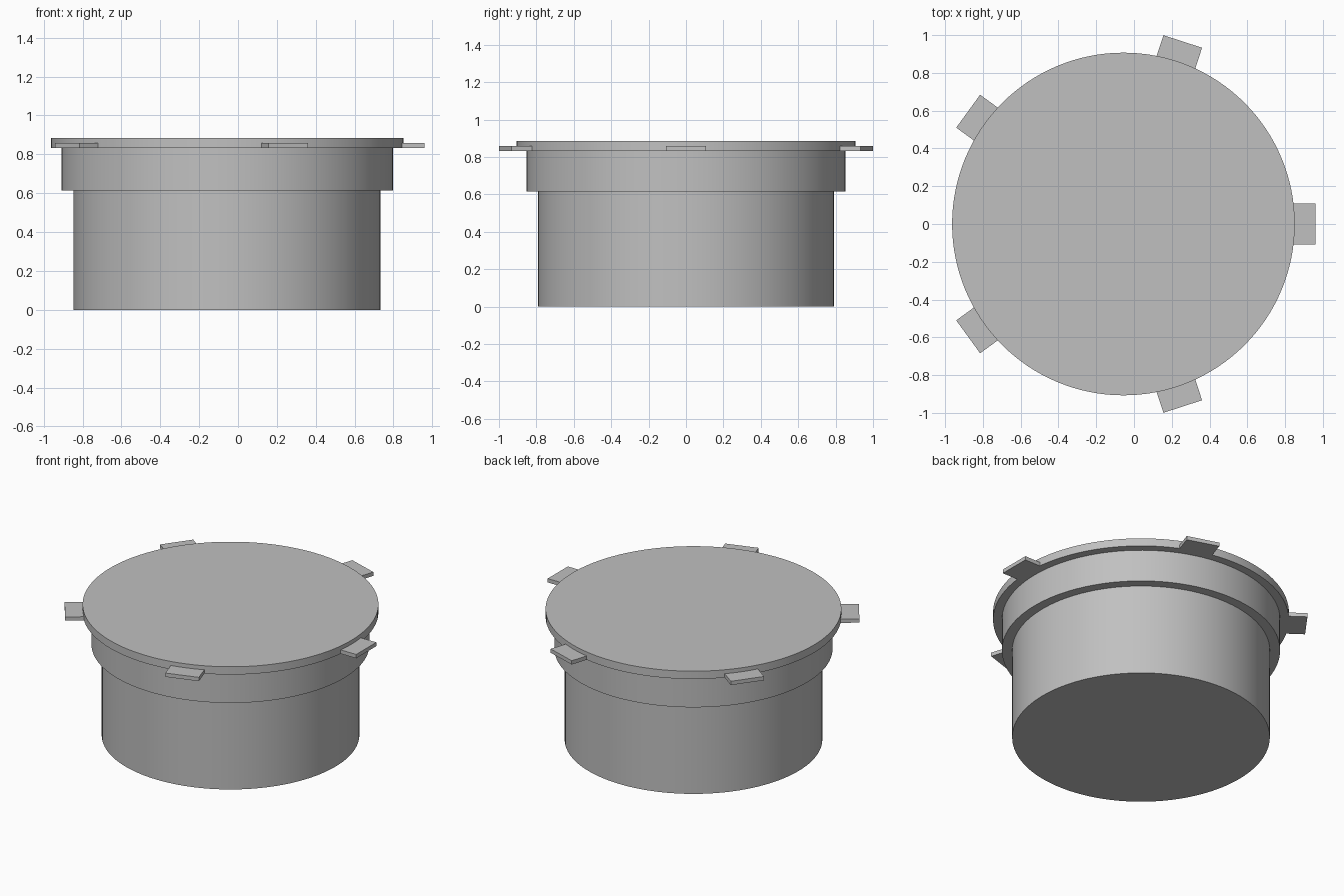
import bpy, bmesh
from math import pi, radians
from mathutils import Matrix, Vector

if "Cube" in bpy.data.objects:
    bpy.data.objects.remove(bpy.data.objects["Cube"])

AXIS_X = -0.056      # the round body sits slightly off centre
SEGMENTS = 128

grey = bpy.data.materials.new("plain_grey")
grey.use_nodes = True
colour = (0.53, 0.53, 0.53, 1)
grey.diffuse_color = colour
grey.node_tree.nodes["Principled BSDF"].inputs["Base Color"].default_value = colour


def make_object(name, bm):
    mesh = bpy.data.meshes.new(name)
    bmesh.ops.recalc_face_normals(bm, faces=bm.faces)
    bm.to_mesh(mesh)
    bm.free()
    mesh.materials.append(grey)
    obj = bpy.data.objects.new(name, mesh)
    obj.location.x = AXIS_X
    bpy.context.collection.objects.link(obj)
    return obj


# Stepped round body: plug, shoulder and lid flange turned from one profile
profile = [(0, 0), (0.79, 0), (0.79, 0.615), (0.853, 0.615),
           (0.853, 0.832), (0.907, 0.832), (0.907, 0.885), (0, 0.885)]
bm = bmesh.new()
points = [bm.verts.new((r, 0, z)) for r, z in profile]
edges = [bm.edges.new(pair) for pair in zip(points, points[1:])]
bmesh.ops.spin(bm, geom=points + edges, cent=(0, 0, 0), axis=(0, 0, 1),
               angle=2 * pi, steps=SEGMENTS)
bmesh.ops.remove_doubles(bm, verts=bm.verts, dist=0.0001)
body = make_object("stepped_body", bm)
bpy.context.view_layer.objects.active = body
body.select_set(True)
bpy.ops.object.shade_smooth_by_angle(angle=radians(30))
body.select_set(False)

# Five flat tabs spread evenly around the flange
TAB_INNER, TAB_OUTER, TAB_WIDTH = 0.87, 1.016, 0.215
TAB_BOTTOM, TAB_TOP = 0.832, 0.858
for i in range(5):
    bm = bmesh.new()
    centre = Vector(((TAB_INNER + TAB_OUTER) / 2, 0, (TAB_BOTTOM + TAB_TOP) / 2))
    size = Vector((TAB_OUTER - TAB_INNER, TAB_WIDTH, TAB_TOP - TAB_BOTTOM))
    turn = Matrix.Rotation(i * 2 * pi / 5, 4, "Z")
    bmesh.ops.create_cube(bm, size=1, matrix=turn @ Matrix.Translation(centre)
                          @ Matrix.Diagonal(size).to_4x4())
    make_object(f"rim_tab_{i + 1}", bm)
